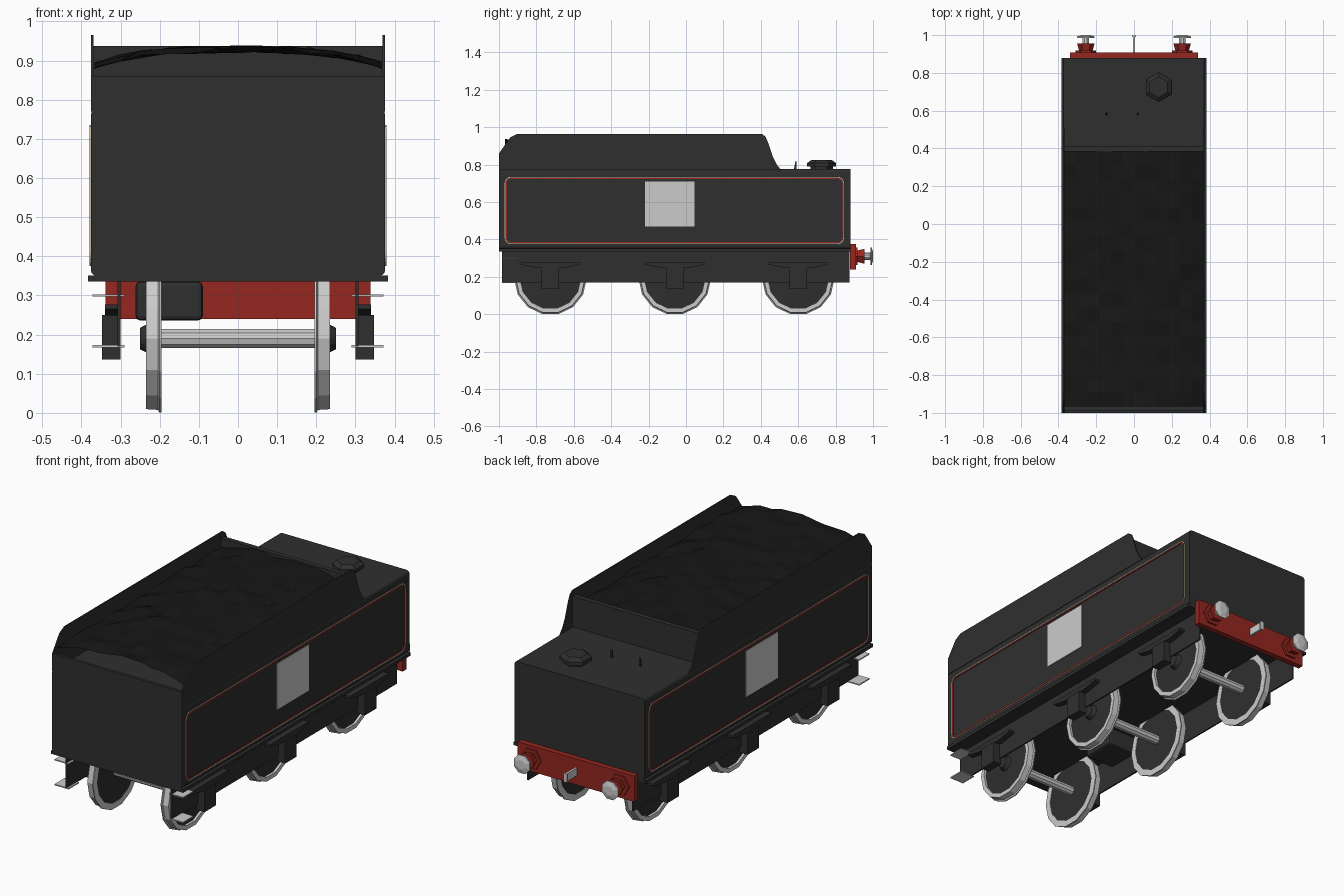
import bpy, bmesh, math, random
from mathutils import Vector

if "Cube" in bpy.data.objects:
    bpy.data.objects.remove(bpy.data.objects["Cube"])
random.seed(4)


def material(name, r, g, b):
    m = bpy.data.materials.new(name)
    m.diffuse_color = (r, g, b, 1)
    m.use_nodes = True
    m.node_tree.nodes["Principled BSDF"].inputs["Base Color"].default_value = m.diffuse_color
    return m


DARK = material("dark_paint", 0.028, 0.028, 0.028)
COAL = material("coal_black", 0.008, 0.008, 0.008)
RED = material("red_paint", 0.30, 0.02, 0.014)
CREAM = material("cream_line", 0.6, 0.5, 0.35)


def finish(bm, name, mat):
    bmesh.ops.recalc_face_normals(bm, faces=bm.faces)
    me = bpy.data.meshes.new(name)
    bm.to_mesh(me)
    bm.free()
    ob = bpy.data.objects.new(name, me)
    bpy.context.collection.objects.link(ob)
    if mat:
        me.materials.append(mat)
    return ob


def box(name, x, y, z, mat=None):
    bm = bmesh.new()
    bmesh.ops.create_cube(bm, size=1)
    for v in bm.verts:
        for i, (a, b) in enumerate((x, y, z)):
            v.co[i] = a + (v.co[i] + 0.5) * (b - a)
    return finish(bm, name, mat)


def plate(name, pts, x0, x1, mat=None):
    """Extrude a (y, z) outline along x."""
    bm = bmesh.new()
    f = bm.faces.new([bm.verts.new((x0, y, z)) for y, z in pts])
    ext = bmesh.ops.extrude_face_region(bm, geom=[f])
    bmesh.ops.translate(bm, vec=(x1 - x0, 0, 0),
                        verts=[v for v in ext["geom"] if isinstance(v, bmesh.types.BMVert)])
    return finish(bm, name, mat)


def lathe(name, prof, n, centre, axis, mat=None, closed=False, turn=0.5):
    """Revolve (distance, radius) points round axis 'X', 'Y' or 'Z'."""
    bm = bmesh.new()
    rings = []
    for d, r in prof:
        ring = []
        for k in range(n):
            a = 2 * math.pi * (k + turn) / n
            u, w = r * math.sin(a), r * math.cos(a)
            p = {"X": (d, u, w), "Y": (u, d, w), "Z": (u, w, d)}[axis]
            ring.append(bm.verts.new(Vector(p) + Vector(centre)))
        rings.append(ring)
    for i in range(len(rings) if closed else len(rings) - 1):
        a, b = rings[i], rings[(i + 1) % len(rings)]
        for k in range(n):
            j = (k + 1) % n
            bm.faces.new((a[k], a[j], b[j], b[k]))
    if not closed:
        bm.faces.new(rings[0])
        bm.faces.new(rings[-1])
    return finish(bm, name, mat)


def round_rect(y0, y1, z0, z1, r, steps=4):
    pts = []
    corners = ((y1 - r, z1 - r), (y0 + r, z1 - r), (y0 + r, z0 + r), (y1 - r, z0 + r))
    for q, (cy, cz) in enumerate(corners):
        for s in range(steps + 1):
            a = math.pi / 2 * (q + s / steps)
            pts.append((cy + r * math.cos(a), cz + r * math.sin(a)))
    return pts


def lining(name, inset, width, x0, x1, mat):
    """Thin rounded rectangular frame on the tank side."""
    loops = []
    bm = bmesh.new()
    for x, i in ((x0, inset), (x1, inset), (x1, inset + width), (x0, inset + width)):
        pts = round_rect(-0.97 + i, 0.845 - i, 0.375 + i, 0.735 - i, 0.035 - i)
        loops.append([bm.verts.new((x, y, z)) for y, z in pts])
    n = len(loops[0])
    for i in range(4):
        a, b = loops[i], loops[(i + 1) % 4]
        for k in range(n):
            j = (k + 1) % n
            bm.faces.new((a[k], a[j], b[j], b[k]))
    finish(bm, name, mat)


# Water tank with rounded long edges, and the footplate under it
tank = box("tank_body", (-0.376, 0.376), (-1, 0.88), (0.35, 0.777), DARK)
bm = bmesh.new()
bm.from_mesh(tank.data)
long_edges = [e for e in bm.edges if abs(e.verts[0].co.y - e.verts[1].co.y) > 1]
bmesh.ops.bevel(bm, geom=long_edges, offset=0.016, segments=3, profile=0.5, affect='EDGES')
bm.to_mesh(tank.data)
bm.free()
box("footplate", (-0.383, 0.383), (-1, 0.88), (0.335, 0.351), DARK)

# Coal bunker end panels
box("bunker_front_panel", (-0.37, 0.37), (-1, -0.985), (0.77, 0.86), DARK)
box("bunker_bulkhead", (-0.37, 0.37), (0.385, 0.41), (0.77, 0.937), DARK)

# Lumpy coal sheet
bm = bmesh.new()
bmesh.ops.create_grid(bm, x_segments=12, y_segments=18, size=1)
for v in bm.verts:
    u = v.co.x
    v.co = (u * 0.367, -0.29 + v.co.y * 0.677,
            0.925 - 0.04 * abs(u) ** 3 + random.uniform(-0.007, 0.014))
finish(bm, "coal_load", COAL)

wall = [(-1, 0.77), (-1, 0.86), (-0.965, 0.91), (-0.94, 0.945), (-0.90, 0.965), (0.405, 0.965),
        (0.425, 0.95), (0.44, 0.915), (0.465, 0.84), (0.485, 0.80), (0.51, 0.77)]

AXLES = (-0.725, -0.06, 0.60)
AXLE_Z = 0.19

for s, side in ((1, "right"), (-1, "left")):
    # Bunker sides, lining and name panel
    plate(f"bunker_side_{side}", wall, s * 0.369, s * 0.376, DARK)
    lining(f"cream_lining_{side}", 0, 0.004, s * 0.374, s * 0.379, CREAM)
    lining(f"red_lining_{side}", 0.007, 0.005, s * 0.374, s * 0.379, RED)
    plate(f"side_panel_{side}", [(-0.22, 0.47), (0.045, 0.47), (0.045, 0.71), (-0.22, 0.71)],
          s * 0.374, s * 0.379)

    # Main frame and front steps
    plate(f"frame_{side}", [(-0.985, 0.17), (0.875, 0.17), (0.875, 0.337), (-0.985, 0.337)],
          s * 0.30, s * 0.308, DARK)
    for z in (0.17, 0.30):
        plate(f"step_{side}", [(-0.985, z - 0.003), (-0.90, z - 0.003), (-0.90, z + 0.003),
                               (-0.985, z + 0.003)], s * 0.29, s * 0.372)

    for y in AXLES:
        # Axlebox and leaf spring
        plate(f"axlebox_{side}", [(y - 0.047, 0.137), (y + 0.047, 0.137), (y + 0.047, 0.25),
                                  (y - 0.047, 0.25)], s * 0.30, s * 0.347, DARK)
        plate(f"leaf_spring_{side}", [(y - 0.16, 0.277), (y - 0.16, 0.265), (y - 0.075, 0.249),
                                      (y + 0.075, 0.249), (y + 0.16, 0.265), (y + 0.16, 0.277)],
              s * 0.30, s * 0.34, DARK)
        # Wheel: tyre with flange, web and hub
        c = (0, y, AXLE_Z)
        tyre = [(0.195, 0.162), (0.195, 0.194), (0.201, 0.194), (0.204, 0.187),
                (0.235, 0.185), (0.235, 0.162)]
        lathe(f"tyre_{side}", [(s * d, r) for d, r in tyre], 14, c, "X", None, True)
        web = [(0.197, 0.165), (0.222, 0.165), (0.228, 0.04), (0.25, 0.028), (0.25, 0.0001)]
        lathe(f"wheel_web_{side}", [(s * d, r) for d, r in web[:4]], 14, c, "X", DARK)

    # Buffer on the rear beam
    c = (s * 0.255, 0, 0.31)
    lathe(f"buffer_base_{side}", [(0.905, 0.055), (0.918, 0.055), (0.918, 0.036),
                                  (0.955, 0.046)], 6, c, "Y", RED)
    lathe(f"buffer_{side}", [(0.95, 0.019), (0.985, 0.019), (0.986, 0.05), (0.993, 0.05),
                             (1.0, 0.025)], 8, c, "Y")

for y in AXLES:
    lathe("axle", [(-0.21, 0.025), (0.21, 0.025)], 10, (0, y, AXLE_Z), "X")

# Rear beam with coupling hook
box("rear_beam", (-0.338, 0.338), (0.878, 0.908), (0.24, 0.375), RED)
box("coupling_shank", (-0.006, 0.006), (0.905, 0.995), (0.29, 0.33))
box("coupling_head", (-0.011, 0.011), (0.99, 0.998), (0.287, 0.333))

# Brake cylinder below the floor
cyl = box("brake_cylinder", (-0.262, -0.09), (-0.48, -0.30), (0.236, 0.336), DARK)
mod = cyl.modifiers.new("bevel", 'BEVEL')
mod.width, mod.segments = 0.012, 2

# Water filler, lid and small lamp irons on the rear deck
lathe("water_filler", [(0.775, 0.06), (0.79, 0.06), (0.79, 0.078), (0.808, 0.078), (0.824, 0.055)],
      6, (0.13, 0.725, 0), "Z", DARK, turn=0)
for x in (0.02, -0.145):
    plate("lamp_iron", [(0.577, 0.775), (0.59, 0.775), (0.59, 0.82), (0.586, 0.82)],
          x - 0.005, x + 0.005, DARK)
